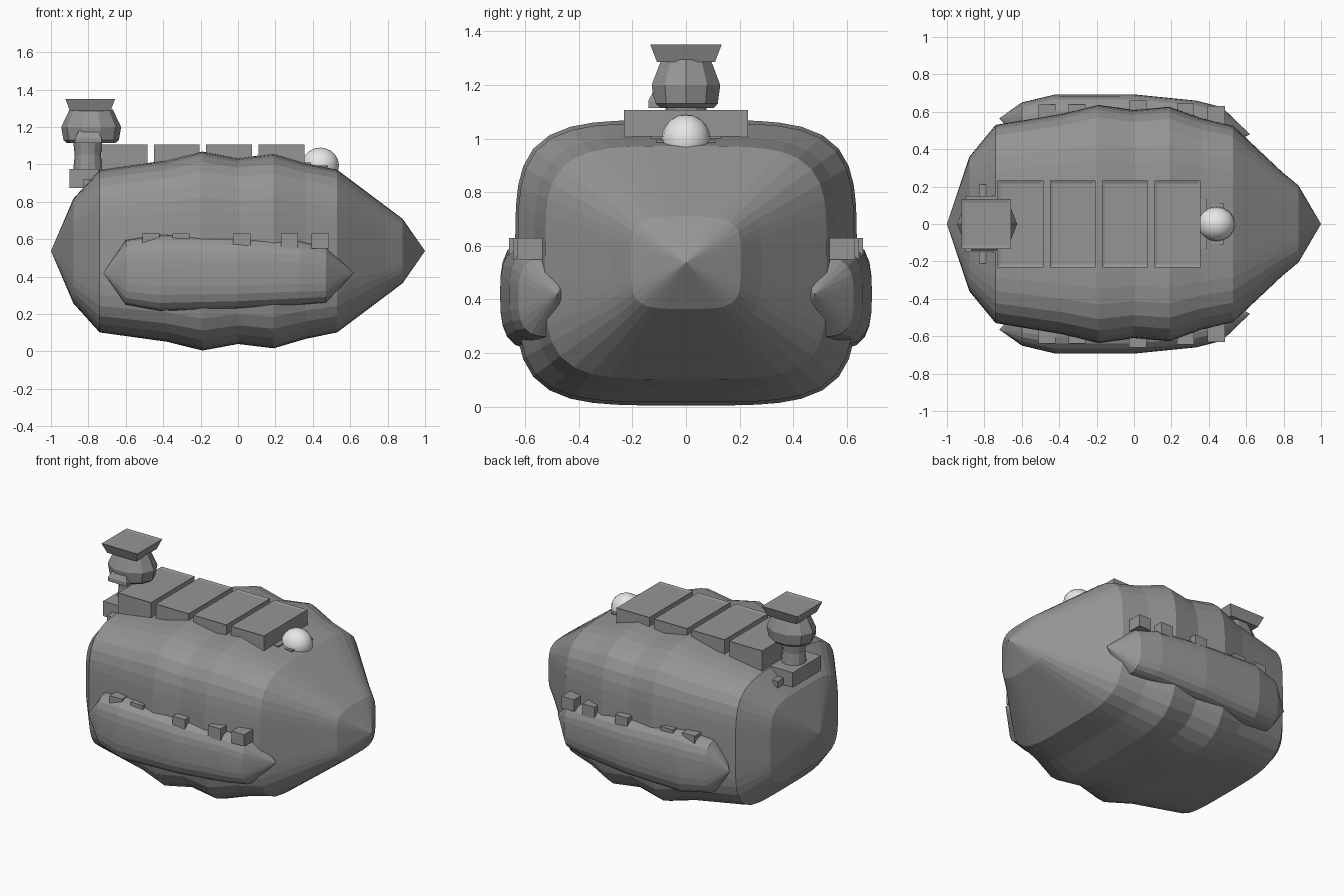
import bpy, bmesh, math
from mathutils import Matrix, Vector

if "Cube" in bpy.data.objects:
    bpy.data.objects.remove(bpy.data.objects["Cube"], do_unlink=True)


def material(name, rgb):
    m = bpy.data.materials.new(name)
    m.use_nodes = True
    m.diffuse_color = (*rgb, 1)
    m.node_tree.nodes["Principled BSDF"].inputs["Base Color"].default_value = (*rgb, 1)
    return m


GREY = material("hull grey", (0.3, 0.3, 0.3))
WHITE = material("lamp white", (0.8, 0.8, 0.8))


def finish(name, bm, mat=GREY):
    bmesh.ops.remove_doubles(bm, verts=bm.verts, dist=1e-5)
    bmesh.ops.recalc_face_normals(bm, faces=bm.faces)
    me = bpy.data.meshes.new(name)
    bm.to_mesh(me)
    bm.free()
    me.materials.append(mat)
    ob = bpy.data.objects.new(name, me)
    bpy.context.collection.objects.link(ob)
    return ob


def skin(bm, rings):
    """Join rings of points with quads and cap the ends."""
    loops = [[bm.verts.new(p) for p in ring] for ring in rings]
    n = len(loops[0])
    for a, b in zip(loops, loops[1:]):
        for i in range(n):
            j = (i + 1) % n
            bm.faces.new((a[i], a[j], b[j], b[i]))
    bm.faces.new(loops[0])
    bm.faces.new(loops[-1])


def rounded_ring(x, yc, zc, hy, hz, power, n):
    """Rounded-square cross-section facing along x."""
    pts = []
    for i in range(n):
        a = 2 * math.pi * (i + 0.5) / n
        c, s = math.cos(a), math.sin(a)
        r = (abs(c) ** power + abs(s) ** power) ** (-1 / power)
        pts.append((x, yc + hy * r * c, zc + hz * r * s))
    return pts


def box(name, lo, hi, inset=0.0, depth=0.0):
    bm = bmesh.new()
    lo, hi = Vector(lo), Vector(hi)
    mat = Matrix.Translation((lo + hi) / 2) @ Matrix.Diagonal((*(hi - lo), 1))
    bmesh.ops.create_cube(bm, size=1, matrix=mat)
    if inset:
        bm.normal_update()
        top = max(bm.faces, key=lambda f: f.calc_center_median().z)
        bmesh.ops.inset_region(bm, faces=[top], thickness=inset, depth=-depth)
    return finish(name, bm)


def lathe(name, x, profile, n, squash=1.0, turn=0.0):
    """Stack of n-sided rings given as (radius, z)."""
    bm = bmesh.new()
    ang = [2 * math.pi * i / n + turn for i in range(n)]
    skin(bm, [[(x + r * math.cos(a), squash * r * math.sin(a), z) for a in ang]
              for r, z in profile])
    return finish(name, bm)


# Hull: x, half width, half height
hull = [(-1, 0, 0), (-0.88, 0.36, 0.28), (-0.74, 0.53, 0.435), (-0.38, 0.59, 0.485),
        (-0.19, 0.637, 0.532), (0, 0.61, 0.497), (0.19, 0.627, 0.52),
        (0.36, 0.565, 0.47), (0.53, 0.525, 0.435), (0.79, 0.28, 0.24),
        (0.88, 0.205, 0.172), (1, 0, 0)]
bm = bmesh.new()
skin(bm, [rounded_ring(x, 0, 0.537, hy, hz, 4.3, 56) for x, hy, hz in hull])
finish("hull", bm)

# Side pods: x, outer edge, half width, bottom, top
pod = [(-0.72, 0.565, 0, 0.42, 0.42), (-0.6, 0.65, 0.11, 0.25, 0.595),
       (-0.42, 0.693, 0.13, 0.217, 0.625), (0, 0.693, 0.13, 0.23, 0.605),
       (0.33, 0.66, 0.12, 0.25, 0.59), (0.47, 0.625, 0.11, 0.262, 0.555),
       (0.62, 0.48, 0, 0.42, 0.42)]
blocks = [(-0.465, 0.638), (-0.305, 0.64), (0.02, 0.66), (0.275, 0.645), (0.44, 0.63)]
for side, word in ((1, "back"), (-1, "front")):
    bm = bmesh.new()
    skin(bm, [rounded_ring(x, side * (out - w), (lo + hi) / 2, w, (hi - lo) / 2, 3, 28)
              for x, out, w, lo, hi in pod])
    finish(word + "_pod", bm)
    # Small blocks along the top of each pod
    for x, out in blocks:
        ys = sorted((side * out, side * (out - 0.12)))
        box(word + "_pod_block", (x - 0.046, ys[0], 0.55), (x + 0.046, ys[1], 0.63))

# Row of roof containers with recessed lids
for i in range(4):
    x = -0.73 + 0.28 * i
    box("roof_container", (x, -0.232, 0.97), (x + 0.245, 0.232, 1.107), 0.022, 0.006)

# Dome lamp and its mount
bm = bmesh.new()
bmesh.ops.create_uvsphere(bm, u_segments=16, v_segments=10, radius=1,
                          matrix=Matrix.Translation((0.44, 0, 0.995))
                          @ Matrix.Diagonal((0.1, 0.092, 0.095, 1)))
lamp = finish("dome_lamp", bm, WHITE)
lamp.data.shade_smooth()
box("lamp_mount", (0.355, -0.13, 0.98), (0.39, 0.13, 1.01))
box("lamp_plate", (0.38, -0.11, 0.985), (0.48, 0.11, 0.995))

# Chimney tower: base, cross bar, neck, faceted head, flared cap
TX = -0.79
box("tower_base", (-0.9, -0.15, 0.875), (-0.69, 0.15, 0.975))
box("tower_cross_bar", (-0.83, -0.21, 0.875), (-0.79, 0.21, 0.92))
lathe("tower_neck", TX - 0.013, [(0.08, 0.95), (0.07, 1.05), (0.08, 1.14)], 12)
lathe("tower_head", TX + 0.005, [(0.13, 1.115), (0.148, 1.13), (0.16, 1.2), (0.115, 1.295)],
      10, 0.84)
muzzle = lathe("tower_muzzle", TX - 0.01, [(0.1, 1.115), (0.1, 1.14), (0.06, 1.195)],
               4, 1, math.pi / 4)
muzzle.location.y = -0.07
half = math.sqrt(2)
lathe("tower_cap", TX, [(0.108 * half, 1.285), (0.133 * half, 1.35),
                        (0.113 * half, 1.345)], 4, 1, math.pi / 4)
